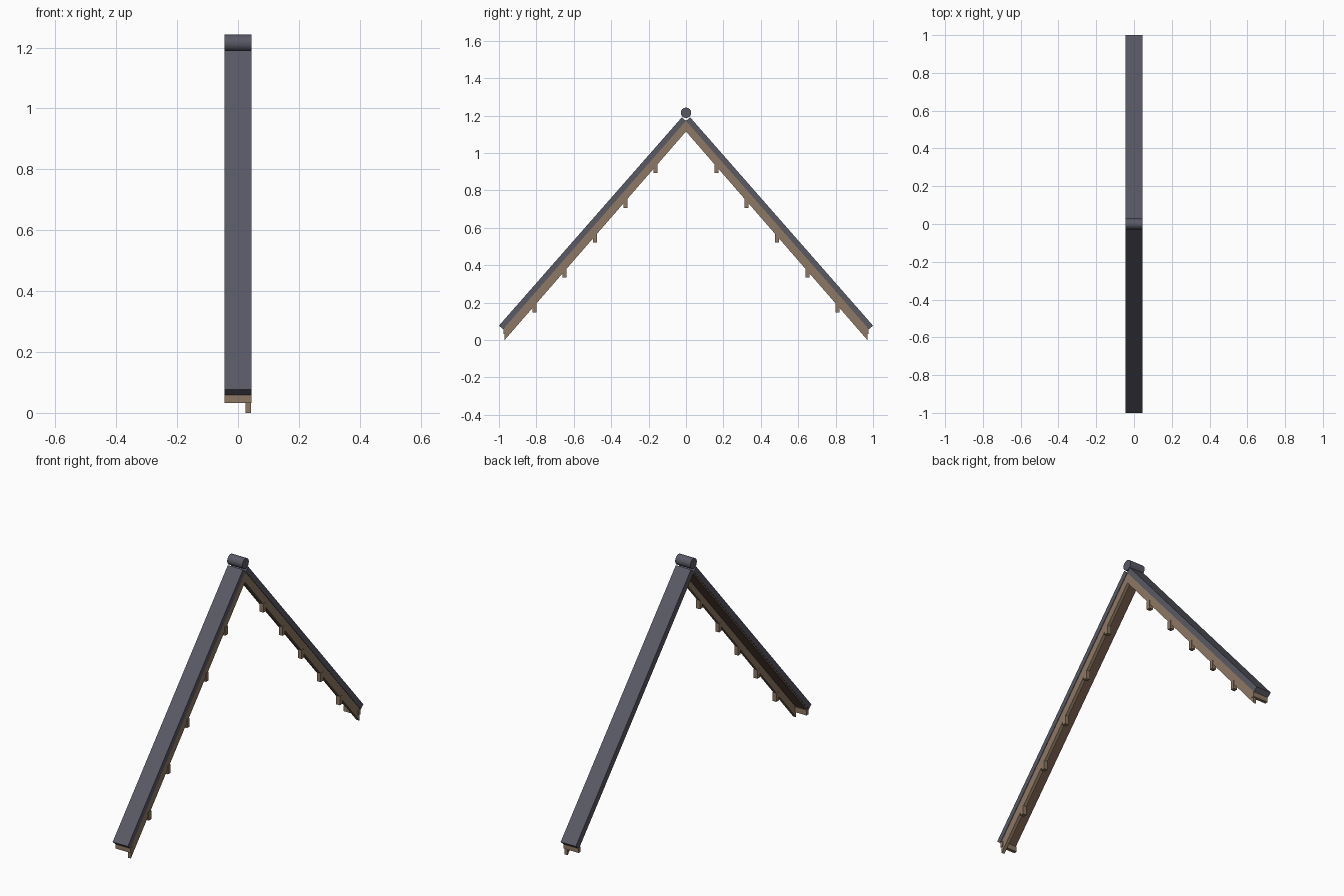
import bpy, bmesh, math

if "Cube" in bpy.data.objects:
    bpy.data.objects.remove(bpy.data.objects["Cube"])


def material(name, rgb):
    m = bpy.data.materials.new(name)
    m.diffuse_color = (*rgb, 1)
    m.use_nodes = True
    m.node_tree.nodes["Principled BSDF"].inputs["Base Color"].default_value = m.diffuse_color
    return m


SLATE = material("slate", (0.10, 0.10, 0.13))
WOOD = material("wood", (0.27, 0.19, 0.125))
DECK = material("dark_wood", (0.15, 0.09, 0.06))


def extrude_x(name, profile, x0, x1, mat):
    """Extrude a (y, z) profile from x0 to x1."""
    bm = bmesh.new()
    face = bm.faces.new([bm.verts.new((x0, y, z)) for y, z in profile])
    ext = bmesh.ops.extrude_face_region(bm, geom=[face])["geom"]
    moved = [v for v in ext if isinstance(v, bmesh.types.BMVert)]
    bmesh.ops.translate(bm, verts=moved, vec=(x1 - x0, 0, 0))
    bmesh.ops.recalc_face_normals(bm, faces=bm.faces)
    mesh = bpy.data.meshes.new(name)
    bm.to_mesh(mesh)
    bm.free()
    mesh.materials.append(mat)
    ob = bpy.data.objects.new(name, mesh)
    bpy.context.collection.objects.link(ob)
    return ob


def rect(y0, y1, z0, z1):
    return [(y0, z0), (y1, z0), (y1, z1), (y0, z1)]


SLOPE = 1.139


def under_slate(y):
    return 1.172 - SLOPE * y


def barge_bottom(y):
    return 1.115 * (1 - y / 0.97)


for side, s in (("front", -1), ("back", 1)):
    def part(name, profile, x0, x1, mat):
        extrude_x(f"{side}_{name}", [(s * y, z) for y, z in profile], x0, x1, mat)

    # Roof covering, cut square at ridge and eave
    part("roof_slab", [(0, 1.172), (0.978, under_slate(0.978)),
                       (1.0, 0.077), (0.022, 1.191)], -0.045, 0.045, SLATE)
    # Thin boarding under the covering
    part("roof_deck", [(0, 1.172), (0.97, under_slate(0.97)),
                       (0.97, under_slate(0.97) - 0.014), (0, 1.158)],
         -0.043, 0.03, DECK)
    # Gable board hanging below the verge
    part("barge_board", [(0, 1.172), (0.97, under_slate(0.97)),
                         (0.97, 0), (0, 1.115)], 0.024, 0.042, WOOD)
    # Eave board
    part("fascia", rect(0.958, 0.976, 0.033, 0.061), -0.045, 0.045, WOOD)
    # Small blocks under the gable board
    for i in range(1, 6):
        y = 0.1622 * i
        z = barge_bottom(y)
        part(f"block_{i}", rect(y - 0.011, y + 0.011, z - 0.035, z + 0.012),
             0.023, 0.045, WOOD)

# Ridge roll
bpy.ops.mesh.primitive_cylinder_add(vertices=16, radius=0.028, depth=0.09,
                                    location=(0, 0, 1.215),
                                    rotation=(0, math.pi / 2, 0))
ridge = bpy.context.object
ridge.name = "ridge_roll"
ridge.data.materials.append(SLATE)
bpy.ops.object.shade_smooth_by_angle(angle=math.radians(40))
